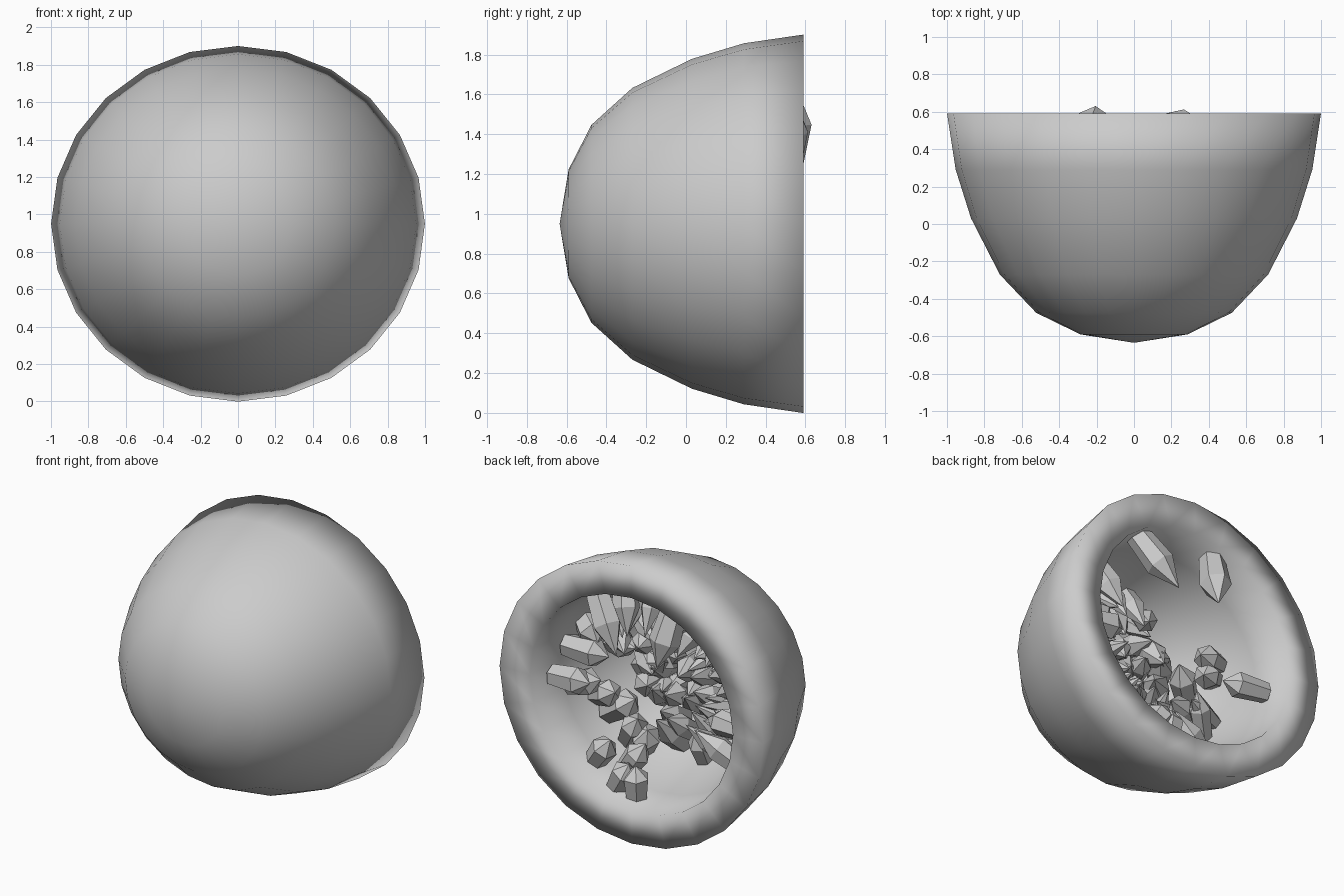
import bpy, bmesh, math, random
from mathutils import Vector

random.seed(4)
if "Cube" in bpy.data.objects:
    bpy.data.objects.remove(bpy.data.objects["Cube"])

MID = 0.95            # height of the geode's axis
FOCUS = Vector((0, 0.38, MID))

stone = bpy.data.materials.new("stone_grey")
stone.use_nodes = True
grey = (0.6, 0.6, 0.6, 1)
stone.diffuse_color = grey
stone.node_tree.nodes["Principled BSDF"].inputs["Base Color"].default_value = grey


def add_object(name, bm, smooth):
    bmesh.ops.recalc_face_normals(bm, faces=bm.faces)
    for face in bm.faces:
        face.smooth = smooth
    mesh = bpy.data.meshes.new(name)
    bm.to_mesh(mesh)
    bm.free()
    mesh.materials.append(stone)
    obj = bpy.data.objects.new(name, mesh)
    bpy.context.collection.objects.link(obj)
    return obj


# Shell: outside dome, flat cut rim and hollow inside, spun about the y axis
profile = [(0, -0.635), (0.28, -0.59), (0.51, -0.475), (0.7, -0.27), (0.85, 0.03),
           (0.93, 0.29), (0.975, 0.59), (0.75, 0.59), (0.725, 0.3), (0.635, 0.04),
           (0.53, -0.14), (0.37, -0.29), (0.2, -0.37), (0, -0.4)]
bm = bmesh.new()
verts = [bm.verts.new((r, y, 0)) for r, y in profile]
edges = [bm.edges.new(pair) for pair in zip(verts, verts[1:])]
bmesh.ops.spin(bm, geom=verts + edges, axis=(0, 1, 0), cent=(0, 0, 0),
               steps=24, angle=math.tau, use_duplicate=False)
bmesh.ops.remove_doubles(bm, verts=bm.verts, dist=0.001)
bmesh.ops.scale(bm, vec=(1.025, 1, 0.975), verts=bm.verts)
bmesh.ops.translate(bm, vec=(0, 0, MID), verts=bm.verts)
add_object("geode_shell", bm, True)


# Crystal: a six-sided shaft that swells, then closes to a point
def add_crystal(bm, base, tip, radius, shoulder=0.55):
    axis = tip - base
    turn = axis.to_track_quat("Z", "Y")
    spin = random.uniform(0, math.tau)
    rings = []
    for along, width in ((-0.1, 0.8), (shoulder, 1)):
        rings.append([bm.verts.new(base + turn @ Vector((
            radius * width * math.cos(spin + k * math.tau / 6),
            radius * width * math.sin(spin + k * math.tau / 6),
            along * axis.length))) for k in range(6)])
    point = bm.verts.new(tip)
    bm.faces.new(rings[0])
    for k in range(6):
        n = (k + 1) % 6
        bm.faces.new((rings[0][k], rings[0][n], rings[1][n], rings[1][k]))
        bm.faces.new((rings[1][k], rings[1][n], point))


# Dense bed of crystals, reaching further up the wall along one diagonal
bm = bmesh.new()
count = 62
for i in range(count):
    around = i * math.pi * (3 - math.sqrt(5))
    limit = math.radians(55 + 16 * math.sin(2 * around))
    polar = limit * math.sqrt((i + 0.5) / count)
    out = Vector((math.sin(polar) * math.cos(around), -math.cos(polar),
                  math.sin(polar) * math.sin(around)))
    base = FOCUS + out * 0.75
    aim = FOCUS + Vector([random.uniform(-0.2, 0.2) for _ in range(3)])
    tip = base + (aim - base).normalized() * random.uniform(0.27, 0.42)
    add_crystal(bm, base, tip, random.uniform(0.06, 0.09), random.uniform(0.45, 0.65))
add_object("crystal_bed", bm, False)

# Scattered crystals on the side walls
bm = bmesh.new()
spots = [(0.7, 0.4, -0.06), (0.69, 0.27, 0.1), (0.66, 0.15, 0.25), (0.66, 0.3, -0.14),
         (0.58, 0.12, -0.26), (0.5, 0.1, -0.36), (0.36, 0.1, -0.5), (0.27, 0.08, -0.55),
         (0.45, 0.35, -0.6), (0.26, 0.3, -0.64), (0.23, 0.42, -0.68), (0.08, 0.42, -0.72),
         (-0.7, 0.4, -0.06), (-0.58, 0.1, 0.23), (-0.58, 0.06, 0.14)]
for x, y, z in spots:
    base = Vector((x, y, z + MID))
    aim = FOCUS + Vector([random.uniform(-0.15, 0.15) for _ in range(3)])
    tip = base + (aim - base).normalized() * random.uniform(0.22, 0.3)
    add_crystal(bm, base, tip, random.uniform(0.08, 0.1), 0.65)
# Two large ones hanging by the rim
add_crystal(bm, Vector((-0.24, 0.47, 1.62)), Vector((-0.19, 0.59, 1.25)), 0.1)
add_crystal(bm, Vector((0.36, 0.46, 1.6)), Vector((0.12, 0.58, 1.25)), 0.095)
add_object("wall_crystals", bm, False)
